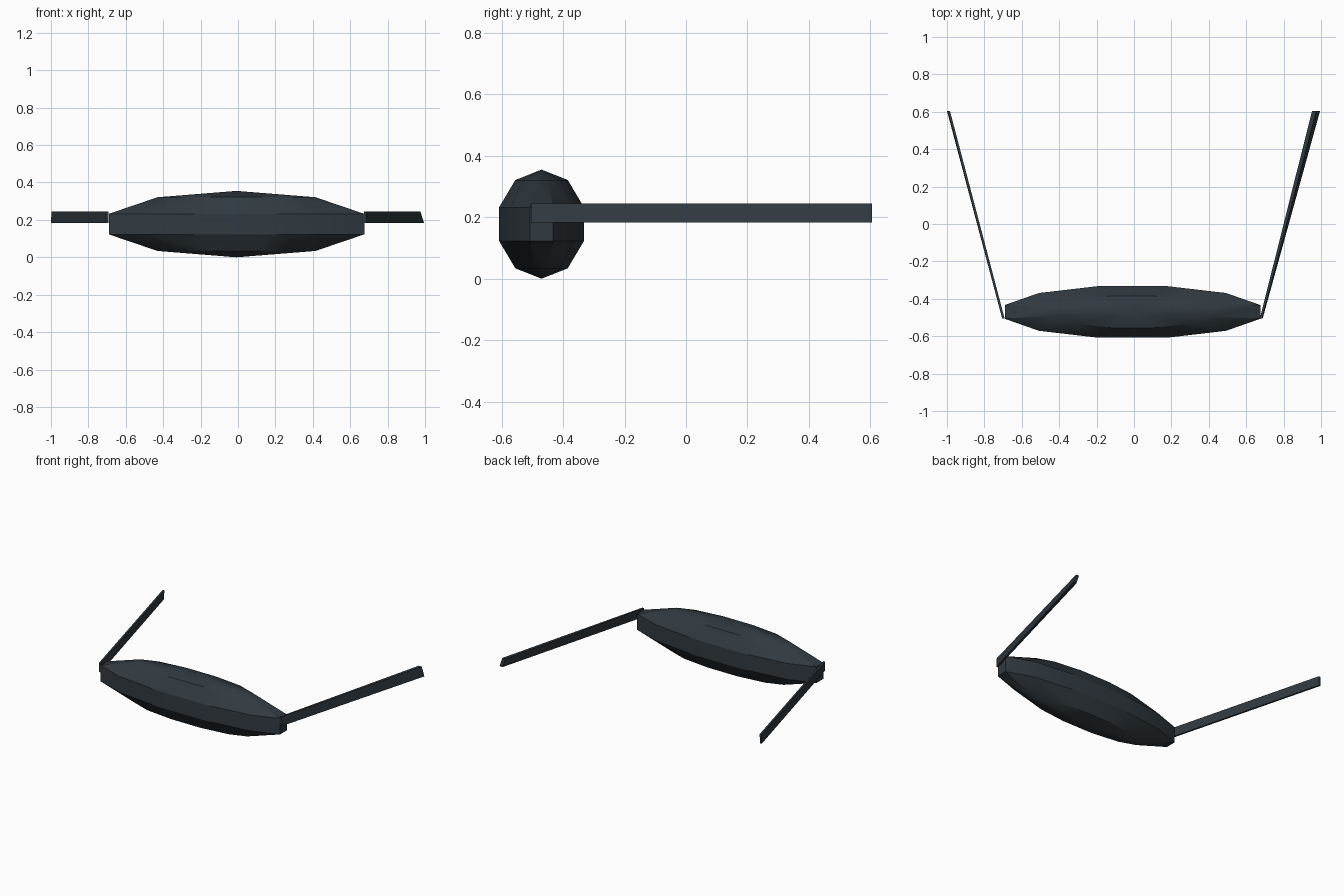
import bpy
import bmesh
import math
from mathutils import Matrix, Vector

if "Cube" in bpy.data.objects:
    bpy.data.objects.remove(bpy.data.objects["Cube"])

mat = bpy.data.materials.new("dark slate")
mat.diffuse_color = (0.03, 0.042, 0.052, 1)
mat.use_nodes = True
mat.node_tree.nodes["Principled BSDF"].inputs["Base Color"].default_value = mat.diffuse_color


def finish(bm, name):
    bmesh.ops.recalc_face_normals(bm, faces=bm.faces[:])
    mesh = bpy.data.meshes.new(name)
    bm.to_mesh(mesh)
    bm.free()
    mesh.materials.append(mat)
    obj = bpy.data.objects.new(name, mesh)
    bpy.context.collection.objects.link(obj)
    return obj


# Stretched low-poly body: 12 segments, 5 bands, flat ends facing sideways
bm = bmesh.new()
bmesh.ops.create_uvsphere(bm, u_segments=12, v_segments=5, radius=1)
bmesh.ops.rotate(bm, verts=bm.verts[:], matrix=Matrix.Rotation(math.radians(15), 3, 'Z'))
half = Vector((0.683, 0.138, 0.1775))
centre = Vector((-0.008, -0.47, 0.1775))
peak = [max(abs(v.co[i]) for v in bm.verts) for i in range(3)]
for v in bm.verts:
    v.co = Vector([v.co[i] / peak[i] * half[i] + centre[i] for i in range(3)])
body = finish(bm, "body")
bpy.context.view_layer.objects.active = body
body.select_set(True)
bpy.ops.object.shade_smooth_by_angle(angle=math.radians(30))


# Splayed side arms: each end is (y, bottom x range, top x range)
def arm(name, near, far):
    bm = bmesh.new()
    rings = []
    for y, low, high in (near, far):
        section = [(low[0], 0.183), (low[1], 0.183), (high[1], 0.245), (high[0], 0.245)]
        rings.append([bm.verts.new((x, y, z)) for x, z in section])
    a, b = rings
    bm.faces.new(a)
    bm.faces.new(b)
    for i in range(4):
        j = (i + 1) % 4
        bm.faces.new((a[i], a[j], b[j], b[i]))
    return finish(bm, name)


arm("left_arm", (-0.505, (-0.705, -0.692), (-0.705, -0.692)),
    (0.605, (-1.0, -0.987), (-0.997, -0.984)))
arm("right_arm", (-0.505, (0.676, 0.688), (0.673, 0.685)),
    (0.605, (0.972, 0.995), (0.952, 0.975)))
